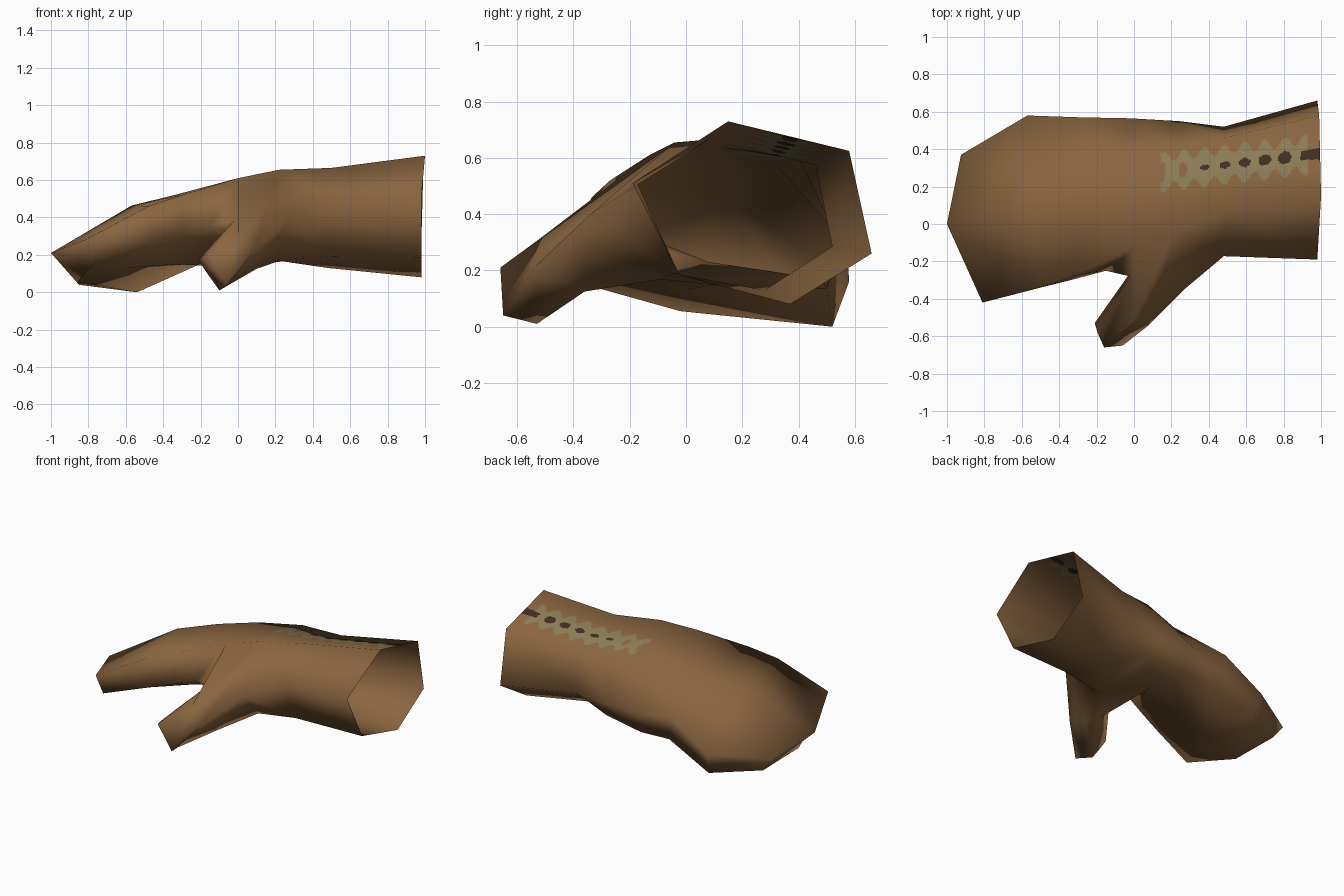
import bpy, bmesh, math
from mathutils import Vector

if "Cube" in bpy.data.objects:
    bpy.data.objects.remove(bpy.data.objects["Cube"])


def material(name, rgb):
    m = bpy.data.materials.new(name)
    m.diffuse_color = (*rgb, 1)
    m.use_nodes = True
    m.node_tree.nodes["Principled BSDF"].inputs["Base Color"].default_value = m.diffuse_color
    return m


mats = [material("brown leather", (0.25, 0.13, 0.05)),
        material("khaki trim", (0.255, 0.2, 0.092)),
        material("dark brown spots", (0.051, 0.026, 0.015))]

# Six-sided cross-sections from the open cuff to the fingertips
RINGS = [
    [(1.0, .15, .73), (.99, .58, .625), (.98, .66, .26), (.98, .37, .08), (.98, -.025, .187), (.98, -.19, .51)],
    [(.50, .08, .665), (.48, .46, .575), (.48, .52, .285), (.48, .28, .13), (.48, -.05, .19), (.48, -.172, .505)],
    [(.22, -.04, .655), (.22, .40, .60), (.24, .55, .29), (.28, .48, .17), (.22, -.09, .168), (.28, -.34, .40)],
    [(0, -.13, .61), (-.06, .32, .575), (-.02, .565, .30), (0, .50, .135), (-.06, .08, .23), (-.15, -.25, .36)],
    [(-.30, -.27, .52), (-.32, .24, .525), (-.28, .57, .34), (-.22, .50, .143), (-.33, .12, .15), (-.30, -.29, .31)],
    [(-.48, -.335, .46), (-.57, .14, .463), (-.57, .58, .16), (-.54, .52, 0), (-.60, -.02, .13), (-.46, -.33, .26)],
    [(-.81, -.42, .285), (-1, 0, .21), (-.925, .37, .14), (-.85, .36, .04), (-.86, -.02, .055), (-.77, -.395, .16)],
]
# Thumb cross-sections, in the order of the hole they grow from
THUMB = [
    [(.0, -.51, .32), (.08, -.54, .21), (.10, -.36, .125), (.02, -.31, .16), (-.02, -.26, .32), (-.02, -.28, .385)],
    [(-.16, -.66, .21), (-.06, -.65, .04), (-.10, -.53, .01), (-.15, -.53, .08), (-.21, -.53, .17), (-.195, -.58, .19)],
]


def bridge(bm, a, b, skip=()):
    """Quads between two closed rings; returns the first one."""
    first = None
    for i in range(len(a)):
        if i in skip:
            continue
        j = (i + 1) % len(a)
        f = bm.faces.new((a[i], a[j], b[j], b[i]))
        first = first or f
    return first


def trim_colour(x, y):
    """Bone-like trim along the back of the cuff: khaki lobes, dark spots."""
    d = y - (.30 + .12 * (x - .35))
    for k in range(5):
        rx, ry = .027 + .002 * k, .014 + .005 * k
        if ((x - .378 - .107 * k) / rx) ** 2 + (d / ry) ** 2 < 1:
            return 2
    if x > .89 and abs(d) < .022 + .1 * min(x - .89, .1):
        return 2
    if ((x - .26) / .022) ** 2 + (d / .04) ** 2 < 1 or x < .14 or x > .93:
        return 0
    if x < .165 and abs(d) < .05:
        return 0
    half = .082 + .027 * math.cos(2 * math.pi * (x - .376) / .108)
    return 1 if abs(d) < half else 0


# Glove body, closed at the fingertips, with a hole for the thumb
bm = bmesh.new()
rings = [[bm.verts.new(p) for p in r] for r in RINGS]
panels = []
for i in range(len(rings) - 1):
    f = bridge(bm, rings[i], rings[i + 1], skip=(4, 5) if i == 2 else ())
    if i < 3:
        panels.append((f, i))
bm.faces.new(rings[-1])

# Thumb
hole = [rings[2][0], rings[2][5], rings[2][4], rings[3][4], rings[3][5], rings[3][0]]
for r in THUMB:
    ring = [bm.verts.new(p) for p in r]
    bridge(bm, hole, ring)
    hole = ring
bm.faces.new(hole)

bm.verts.index_update()
bmesh.ops.recalc_face_normals(bm, faces=bm.faces[:])
bm.normal_update()
if rings[1][0].normal.z < 0:
    bmesh.ops.reverse_faces(bm, faces=bm.faces[:])
    bm.normal_update()
normals = [v.normal.copy() for v in bm.verts]

# Fine grid on the back of the cuff, coloured by the trim rule
ROWS = 60
for face, i in panels:
    out = face.normal.copy()
    bm.faces.remove(face)
    corners = [rings[i][0], rings[i][1], rings[i + 1][0], rings[i + 1][1]]
    pos = [c.co.copy() for c in corners]
    nor = [normals[6 * i], normals[6 * i + 1], normals[6 * i + 6], normals[6 * i + 7]]
    cols = (70, 38, 36)[i]

    def mix(q, u, v):
        return q[0].lerp(q[1], v).lerp(q[2].lerp(q[3], v), u)

    grid = []
    for a in range(cols + 1):
        row = []
        for b in range(ROWS + 1):
            u, v = a / cols, b / ROWS
            row.append(bm.verts.new(mix(pos, u, v)))
            normals.append(mix(nor, u, v).normalized())
        grid.append(row)
    for a in range(cols):
        for b in range(ROWS):
            f = bm.faces.new((grid[a][b], grid[a + 1][b], grid[a + 1][b + 1], grid[a][b + 1]))
            f.normal_update()
            if f.normal.dot(out) < 0:
                f.normal_flip()
            c = f.calc_center_median()
            f.material_index = trim_colour(c.x, c.y)

for f in bm.faces:
    f.smooth = True
mesh = bpy.data.meshes.new("glove")
bm.to_mesh(mesh)
bm.free()
for m in mats:
    mesh.materials.append(m)
mesh.normals_split_custom_set_from_vertices([tuple(n) for n in normals])
glove = bpy.data.objects.new("glove", mesh)
bpy.context.collection.objects.link(glove)
